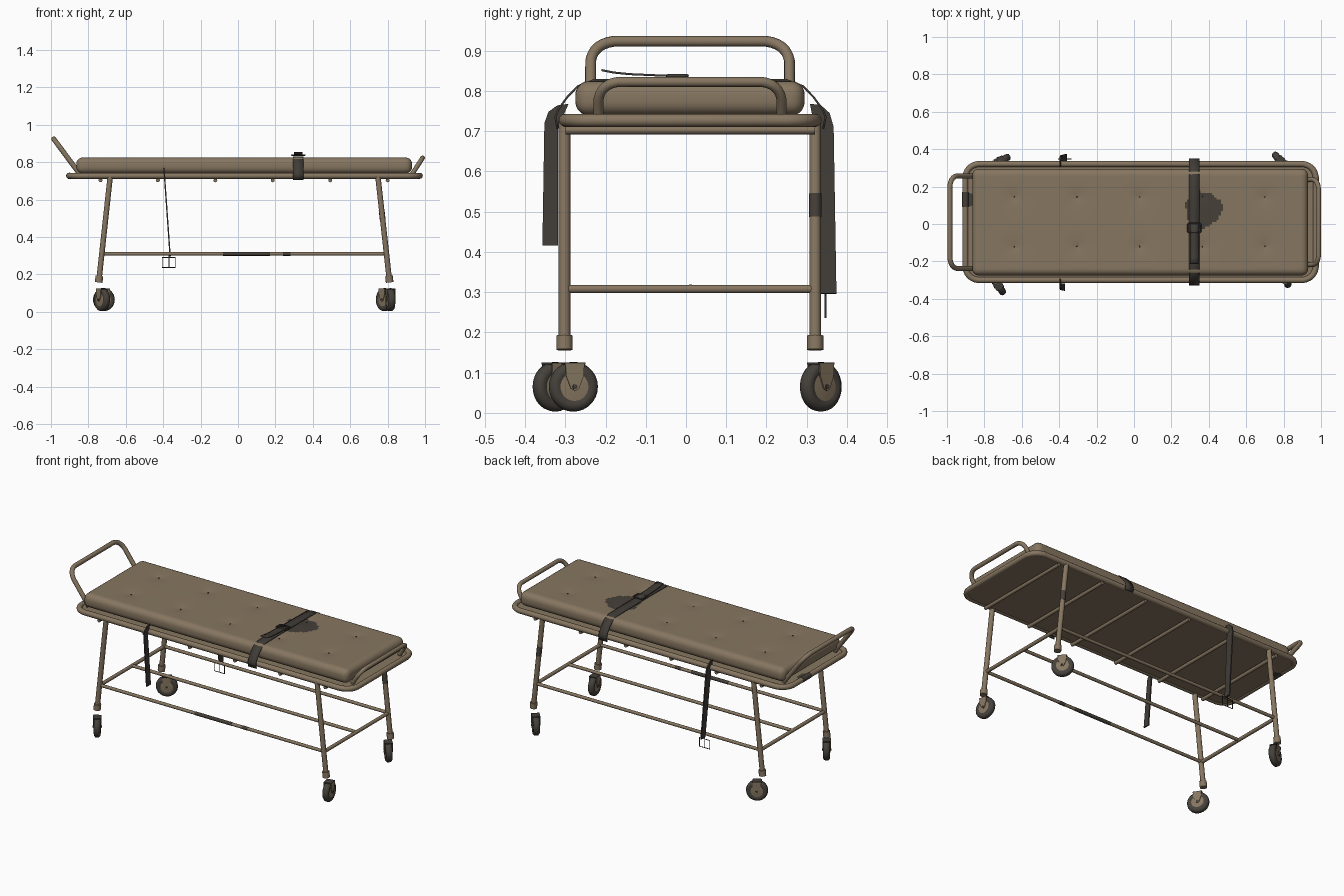
import bpy, bmesh, math
from mathutils import Matrix, Vector

if "Cube" in bpy.data.objects:
    bpy.data.objects.remove(bpy.data.objects["Cube"], do_unlink=True)


def material(name, r, g, b):
    m = bpy.data.materials.new(name)
    m.use_nodes = True
    m.diffuse_color = (r, g, b, 1)
    m.node_tree.nodes["Principled BSDF"].inputs["Base Color"].default_value = (r, g, b, 1)
    return m


TAN = material("worn tan", .24, .182, .118)
DARK = material("dark webbing", .052, .046, .039)
RUBBER = material("dark rubber", .06, .053, .044)
STAIN = material("dark stain", .06, .05, .04)


def finish(name, bm, mats, angle=40):
    bmesh.ops.recalc_face_normals(bm, faces=bm.faces)
    mesh = bpy.data.meshes.new(name)
    bm.to_mesh(mesh)
    bm.free()
    for m in mats:
        mesh.materials.append(m)
    ob = bpy.data.objects.new(name, mesh)
    bpy.context.collection.objects.link(ob)
    smooth(ob, angle)
    return ob


def smooth(ob, angle=40):
    bpy.ops.object.select_all(action='DESELECT')
    ob.select_set(True)
    bpy.context.view_layer.objects.active = ob
    bpy.ops.object.shade_smooth_by_angle(angle=math.radians(angle))


def rounded(points, r, closed=False, steps=6):
    """Replace the corners of a path with curved ones."""
    pts = [Vector(p) for p in points]
    out = []
    for i, p in enumerate(pts):
        if not closed and i in (0, len(pts) - 1):
            out.append(p)
            continue
        a = p + (pts[i - 1] - p).normalized() * r
        b = p + (pts[(i + 1) % len(pts)] - p).normalized() * r
        mid = p * .75 + (a + b) * .125
        for k in range(steps + 1):
            t = k / steps
            out.append(a * (1 - t) ** 2 + mid * 2 * t * (1 - t) + b * t * t)
    return out


def tube(name, points, radius, mat=TAN, closed=False):
    cu = bpy.data.curves.new(name, 'CURVE')
    cu.dimensions = '3D'
    cu.bevel_depth = radius
    cu.bevel_resolution = 4
    cu.use_fill_caps = True
    sp = cu.splines.new('POLY')
    sp.points.add(len(points) - 1)
    for q, p in zip(sp.points, points):
        q.co = (*p, 1)
    sp.use_cyclic_u = closed
    cu.materials.append(mat)
    ob = bpy.data.objects.new(name, cu)
    bpy.context.collection.objects.link(ob)
    bpy.ops.object.select_all(action='DESELECT')
    ob.select_set(True)
    bpy.context.view_layer.objects.active = ob
    bpy.ops.object.convert(target='MESH')
    smooth(bpy.context.object)


def slab(name, outline, offset, mat, matrix=Matrix()):
    """A flat outline of 3D points, extruded by an offset."""
    bm = bmesh.new()
    face = bm.faces.new([bm.verts.new(p) for p in outline])
    new = bmesh.ops.extrude_face_region(bm, geom=[face])["geom"]
    bmesh.ops.translate(bm, vec=offset, verts=[v for v in new if isinstance(v, bmesh.types.BMVert)])
    bmesh.ops.transform(bm, matrix=matrix, verts=bm.verts)
    finish(name, bm, [mat], 25)


def plate(name, outline, thick, matrix, mat):
    """A y-z outline given thickness along x."""
    slab(name, [(-thick / 2, y, z) for y, z in outline], (thick, 0, 0), mat, matrix)


def ribbon(name, path, x, width):
    """Flat webbing that follows a y-z path."""
    bm = bmesh.new()
    rows = [[bm.verts.new((x + s * width / 2, y, z)) for s in (-1, 1)] for y, z in path]
    for a, b in zip(rows, rows[1:]):
        bm.faces.new((a[0], a[1], b[1], b[0]))
    ob = finish(name, bm, [DARK], 60)
    mod = ob.modifiers.new("thickness", 'SOLIDIFY')
    mod.thickness = .005
    mod.offset = 0


def lathe(name, profile, matrix, mat):
    """Spin an (x, radius) profile round the x axis."""
    bm = bmesh.new()
    vs = [bm.verts.new((x, 0, r)) for x, r in profile]
    es = [bm.edges.new(e) for e in zip(vs, vs[1:])]
    bmesh.ops.spin(bm, geom=vs + es, axis=(1, 0, 0), cent=(0, 0, 0),
                   angle=math.tau, steps=28)
    bmesh.ops.remove_doubles(bm, verts=bm.verts, dist=.0001)
    bmesh.ops.transform(bm, matrix=matrix, verts=bm.verts)
    finish(name, bm, [mat])


FRONT, BACK, MID = -.3, .321, .011

# Mattress: soft box, finely cut so the top can dimple and carry a stain
bm = bmesh.new()
bmesh.ops.create_cube(bm, size=1, matrix=Matrix.Translation((.033, .01, .782))
                      @ Matrix.Diagonal((1.795, .57, .086, 1)))
bmesh.ops.bevel(bm, geom=bm.edges[:], offset=.034, segments=5, profile=.5, affect='EDGES')
for axis, start, count in ((0, -.82, 143), (1, -.23, 41)):
    no = Vector((axis == 0, axis == 1, 0))
    for i in range(count):
        bmesh.ops.bisect_plane(bm, geom=bm.verts[:] + bm.edges[:] + bm.faces[:],
                               plane_co=no * (start + i * .012), plane_no=no)
buttons = [(-.64 + .335 * i, y) for i in range(5) for y in (-.12, .145)]
for v in bm.verts:
    if v.co.z > .81:
        for bx, by in buttons:
            v.co.z -= .009 * math.exp(-math.hypot(v.co.x - bx, v.co.y - by) / .035)
for f in bm.faces:
    c = f.calc_center_median()
    a = math.atan2(c.y - .078, c.x - .37)
    edge = .097 + .006 * math.sin(3 * a + 1) + .004 * math.sin(7 * a)
    f.material_index = int(c.z > .8 and math.hypot(c.x - .37, c.y - .078) < edge)
finish("mattress", bm, [TAN, STAIN])
for x, y in buttons:
    lathe("mattress_button", [(-.004, .001), (-.004, .005), (.003, .004), (.005, .0005)],
          Matrix.Translation((x, y, .817)) @ Matrix.Rotation(-math.pi / 2, 4, 'Y'), DARK)

# Bed frame with solid deck and cross bars
corners = [(-.902, FRONT, .727), (.972, FRONT, .727), (.972, BACK, .727), (-.902, BACK, .727)]
outline = rounded(corners, .07, True)
tube("bed_frame", outline, .0162, TAN, True)
slab("deck", [p + Vector((0, 0, -.011)) for p in outline], (0, 0, .013), TAN)
for i in range(6):
    x = -.735 + .307 * i
    tube("cross_bar", [(x, FRONT, .703), (x, BACK, .703)], .0105)
tube("frame_stain", [(-.902, .09, .727), (-.902, .17, .727)], .0172, STAIN)
slab("deck_stain", [(-.89, .09, .715), (-.86, .1, .715), (-.86, .16, .715), (-.89, .17, .715)],
     (0, 0, .0145), STAIN)

# End handles
tube("push_handle", rounded([(-.845, -.237, .735), (-.985, -.237, .924),
                             (-.985, .257, .924), (-.845, .257, .735)], .06), .0135)
tube("foot_handle", rounded([(.93, -.217, .735), (.987, -.217, .823),
                             (.987, .237, .823), (.93, .237, .735)], .05), .0125)

# Legs, feet and lower rails
LEGS = {-1: ((-.683, .725), (-.745, .155)), 1: ((.748, .725), (.811, .155))}


def leg_point(side, y, z):
    (x0, z0), (x1, z1) = LEGS[side]
    return (x0 + (x1 - x0) * (z0 - z) / (z0 - z1), y, z)


for side in LEGS:
    for y in (FRONT - .002, BACK):
        tube("leg", [leg_point(side, y, .725), leg_point(side, y, .16)], .0145)
        tube("leg_foot", [leg_point(side, y, z) for z in (.192, .157)], .0205)
    tube("lower_end_rail", [leg_point(side, y, .308) for y in (FRONT, BACK)], .0105)
for y in (FRONT, MID, BACK):
    tube("lower_rail", [leg_point(s, y, .31) for s in LEGS], .0095)
tube("rail_stain", [(-.08, FRONT, .31), (.17, FRONT, .31)], .0105, STAIN)
tube("rail_stain_small", [(.24, FRONT, .31), (.28, FRONT, .31)], .0105, STAIN)
tube("leg_stain", [leg_point(1, BACK, z) for z in (.545, .487)], .0155, STAIN)

# Swivelled casters
TIRE = [(-.013, .03), (-.019, .042), (-.018, .052), (-.011, .06), (0, .062)]
TIRE += [(-x, r) for x, r in TIRE[-2::-1]]
HUB = [(-.018, .0005), (-.018, .012), (-.0155, .037), (.0155, .037), (.018, .012), (.018, .0005)]
FORK = [(-.024, .058), (.024, .058), (.022, .026), (.01, -.006), (0, -.01), (-.01, -.004),
        (-.022, .026)]
for x, y, yaw in ((-.727, -.325, 33), (.815, -.28, 10), (-.717, .335, -62), (.785, .335, 42)):
    m = Matrix.Translation((x, y, .065)) @ Matrix.Rotation(math.radians(yaw), 4, 'Z')
    lathe("caster_tire", TIRE, m, RUBBER)
    lathe("caster_hub", HUB, m, TAN)
    lathe("caster_axle", [(-.026, .0005), (-.026, .006), (.026, .006), (.026, .0005)], m, DARK)
    for s in (-1, 1):
        plate("caster_fork", FORK, .004, m @ Matrix.Translation((s * .0215, 0, 0)), TAN)
    plate("caster_top", [(-.026, .055), (.026, .055), (.026, .06), (-.026, .06)], .046, m, DARK)

# Strap across the mattress with buckle and loose end
half = [(.33, .706), (.336, .735), (.328, .755), (.306, .785), (.28, .812), (.24, .827), (.1, .829)]
ribbon("mattress_strap", [(MID + y, z) for y, z in half]
       + [(MID - y, z) for y, z in reversed(half)], .322, .055)
ribbon("strap_loose_end", [(-.21, .852), (-.18, .846), (-.14, .842), (-.05, .838), (.005, .838)],
       .322, .045)
tube("strap_buckle", rounded([(.287, -.045, .838), (.357, -.045, .838), (.357, .003, .838),
                              (.287, .003, .838)], .008, True), .004, DARK, True)

# Hanging straps, slightly leaning, and wire buckle
lean = Matrix.Translation((-.396, 0, .77)) @ Matrix.Rotation(-.07, 4, 'Y') \
    @ Matrix.Translation((0, 0, -.77))
plate("front_hanging_strap", [(-.292, .768), (-.32, .764), (-.342, .748), (-.352, .72),
                              (-.357, .415), (-.318, .415), (-.318, .71)], .007, lean, DARK)
plate("back_hanging_strap", [(.308, .768), (.335, .765), (.357, .745), (.367, .71),
                             (.374, .295), (.335, .295), (.32, .71)], .007, lean, DARK)
tube("wire_buckle", [(-.405, .347, .237), (-.335, .347, .237), (-.335, .347, .29),
                     (-.405, .347, .29)], .0025, DARK, True)
tube("wire_buckle_pin", [(-.37, .347, .237), (-.37, .347, .3)], .0025, DARK)
